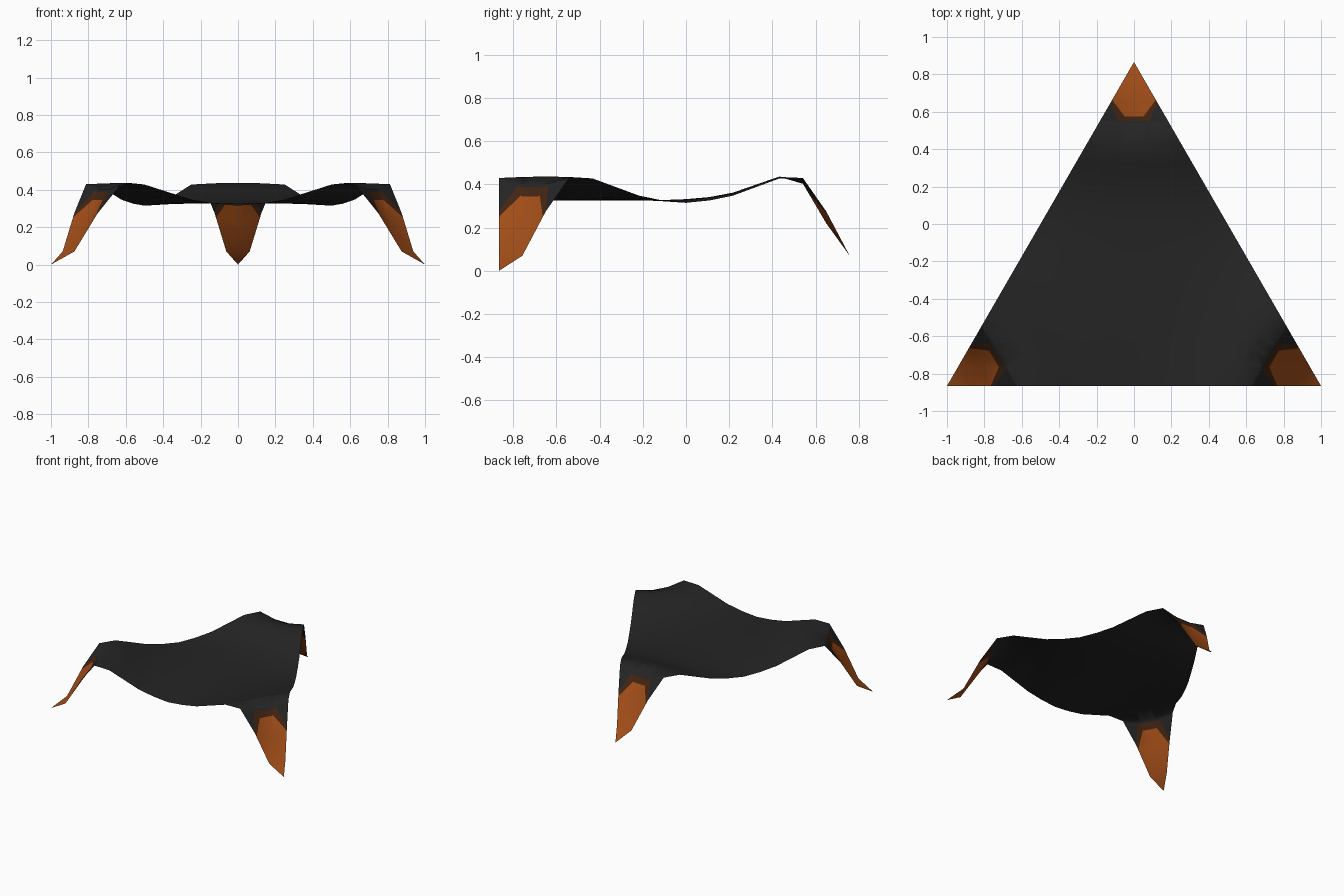
import bpy, bmesh, math
from mathutils import Vector

cube = bpy.data.objects.get("Cube")
if cube:
    bpy.data.objects.remove(cube, do_unlink=True)


def material(name, rgb):
    m = bpy.data.materials.new(name)
    m.use_nodes = True
    m.diffuse_color = (*rgb, 1)
    m.node_tree.nodes["Principled BSDF"].inputs["Base Color"].default_value = (*rgb, 1)
    return m


mats = [material("charcoal", (0.018, 0.018, 0.018)),
        material("dark_brown", (0.055, 0.018, 0.006)),
        material("burnt_orange", (0.36, 0.075, 0.009))]

# Triangular sheet: corners, and height per lattice row counted from a corner
N = 16
H = math.sqrt(3) / 2
CORNERS = [Vector((-1, -H, 0)), Vector((1, -H, 0)), Vector((0, H, 0))]
CENTRE = sum(CORNERS, Vector()) / 3
RIM = [0, .07, .275, .43, .428, .388, .348, .326, .315, .318, .322]
INNER = [0, .07, .22, .40, .437, .40, .362, .342, .332, .328, .326]


def point(i, j):
    bary = sorted([i, j, N - i - j])
    row = N - bary[2]
    inward = bary[0] / (row / 2) if row else 0
    blend = 1 - (1 - min(inward, 1)) ** 2
    p = (CORNERS[0] * i + CORNERS[1] * j + CORNERS[2] * (N - i - j)) / N
    p.z = RIM[row] + (INNER[row] - RIM[row]) * blend
    return p


bm = bmesh.new()
grid = {(i, j): bm.verts.new(point(i, j)) for i in range(N + 1) for j in range(N + 1 - i)}
for i in range(N):
    for j in range(N - i):
        bm.faces.new((grid[i, j], grid[i, j + 1], grid[i + 1, j]))
        if i + j < N - 1:
            bm.faces.new((grid[i + 1, j], grid[i, j + 1], grid[i + 1, j + 1]))

# Foot patches: (axial limit, sideways slope, chamfer limit, material)
PATCHES = [(.315, 2.1, .485, 1), (.29, 1.33, .358, 2)]


def local(co, corner):
    axis = (CENTRE - corner).normalized()
    side = Vector((-axis.y, axis.x, 0))
    rel = co - corner
    return rel.dot(axis), rel.dot(side), axis, side


for corner in CORNERS:
    axis, side = local(corner, corner)[2:]
    # Cut the sheet along each patch outline
    for limit, slope, chamfer, _ in PATCHES:
        planes = [(axis, limit)] + [(axis + side * slope * s, chamfer) for s in (-1, 1)]
        for normal, reach in planes:
            faces = [f for f in bm.faces if local(f.calc_center_median(), corner)[0] < .42]
            edges = {e for f in faces for e in f.edges}
            verts = {v for f in faces for v in f.verts}
            bmesh.ops.bisect_plane(bm, geom=faces + list(edges) + list(verts), dist=1e-5,
                                   plane_co=corner + axis * reach, plane_no=normal)

# Colour the feet by their outlines
bm.normal_update()
for f in bm.faces:
    f.smooth = True
    if f.normal.z < 0:
        f.normal_flip()
    for corner in CORNERS:
        d, w = local(f.calc_center_median(), corner)[:2]
        for limit, slope, chamfer, index in PATCHES:
            if d < limit and d + slope * abs(w) < chamfer:
                f.material_index = index

mesh = bpy.data.meshes.new("draped_canopy")
bm.to_mesh(mesh)
bm.free()
for m in mats:
    mesh.materials.append(m)
canopy = bpy.data.objects.new("draped_canopy", mesh)
bpy.context.collection.objects.link(canopy)
